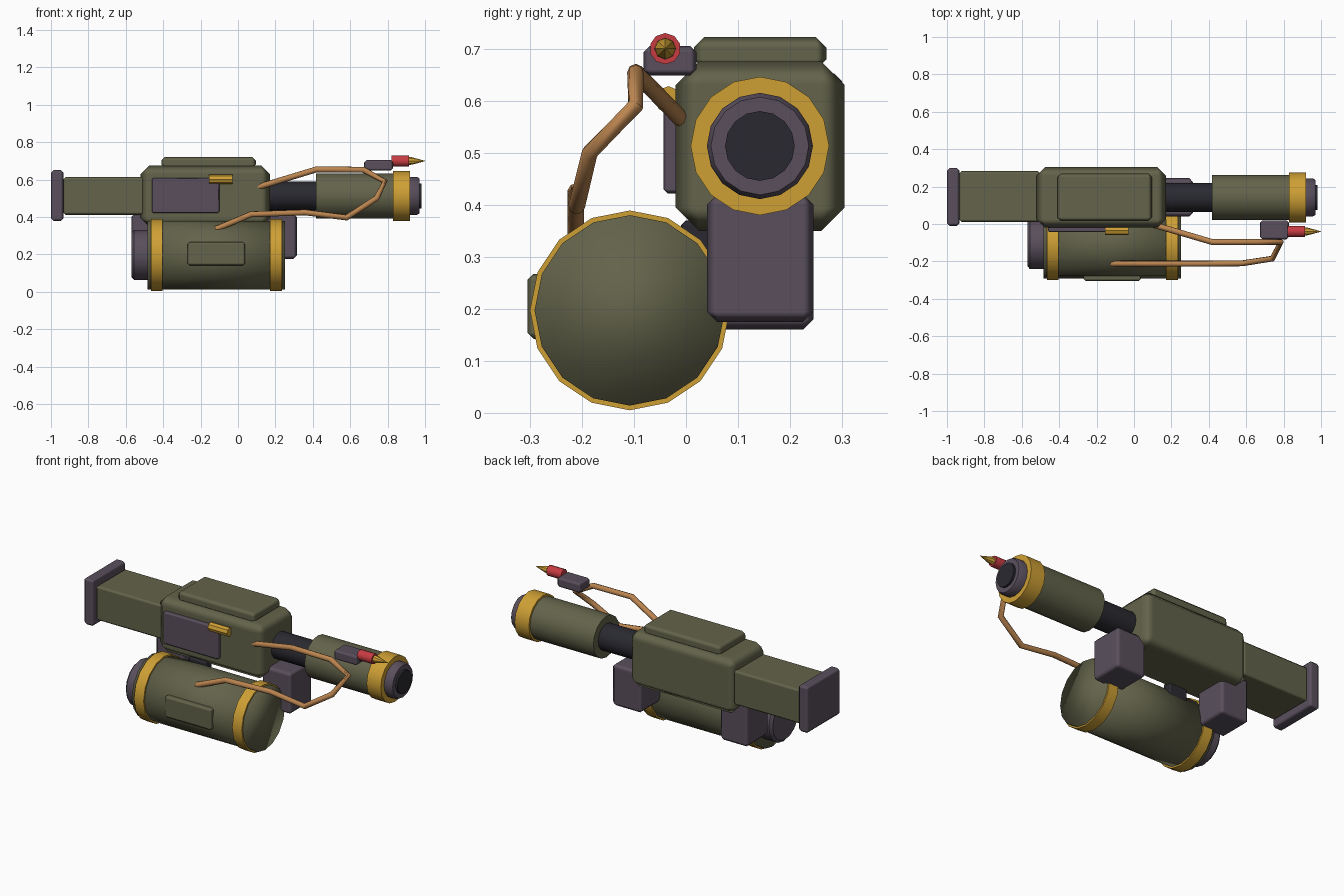
import bpy, bmesh, math
from mathutils import Vector

if "Cube" in bpy.data.objects:
    bpy.data.objects.remove(bpy.data.objects["Cube"])


def mat(name, r, g, b):
    m = bpy.data.materials.new(name)
    m.diffuse_color = (r, g, b, 1)
    m.use_nodes = True
    m.node_tree.nodes["Principled BSDF"].inputs["Base Color"].default_value = m.diffuse_color
    return m


GREEN = mat("olive_green", 0.125, 0.125, 0.07)
PURPLE = mat("purple_grey", 0.1, 0.078, 0.108)
GOLD = mat("brass", 0.62, 0.35, 0.035)
DARK = mat("near_black", 0.022, 0.022, 0.03)
RED = mat("red", 0.57, 0.045, 0.055)
TAN = mat("hose_tan", 0.5, 0.235, 0.08)


def make(name, bm, material, smooth=40):
    bmesh.ops.recalc_face_normals(bm, faces=bm.faces)
    me = bpy.data.meshes.new(name)
    bm.to_mesh(me)
    bm.free()
    me.materials.append(material)
    ob = bpy.data.objects.new(name, me)
    bpy.context.collection.objects.link(ob)
    bpy.ops.object.select_all(action='DESELECT')
    ob.select_set(True)
    bpy.context.view_layer.objects.active = ob
    bpy.ops.object.shade_smooth_by_angle(angle=math.radians(smooth))
    return ob


def box(name, x, y, z, material, bevel=0.01, segments=1):
    """Bevelled box from (min, max) ranges."""
    bm = bmesh.new()
    bmesh.ops.create_cube(bm, size=1)
    for v in bm.verts:
        v.co = Vector([r[0] if c < 0 else r[1] for c, r in zip(v.co, (x, y, z))])
    ob = make(name, bm, material, 60)
    mod = ob.modifiers.new("bevel", 'BEVEL')
    mod.width = bevel
    mod.segments = segments
    mod.harden_normals = True
    return ob


def lathe(name, profile, y, z, material, sides=16, smooth=40):
    """Closed solid turned about the x axis; profile is (x, radius) points."""
    bm = bmesh.new()
    rings = []
    for px, r in profile:
        rings.append([bm.verts.new((px, y + r * math.sin(2 * math.pi * i / sides),
                                    z + r * math.cos(2 * math.pi * i / sides)))
                      for i in range(sides)])
    for a, b in zip(rings, rings[1:]):
        for i in range(sides):
            j = (i + 1) % sides
            bm.faces.new((a[i], a[j], b[j], b[i]))
    bm.faces.new(rings[0])
    bm.faces.new(rings[-1])
    return make(name, bm, material, smooth)


# Main housing, lid, stock and butt plate
box("housing", (-0.52, 0.17), (-0.02, 0.305), (0.35, 0.675), GREEN, 0.045)
box("top_lid", (-0.41, 0.095), (0.015, 0.27), (0.66, 0.722), GREEN, 0.02)
box("stock", (-0.935, -0.5), (0.01, 0.283), (0.412, 0.615), GREEN, 0.014)
box("butt_plate", (-1.0, -0.933), (-0.01, 0.3), (0.378, 0.652), PURPLE, 0.015)

# Side panel and its latch
box("side_panel", (-0.46, -0.1), (-0.043, -0.01), (0.422, 0.61), PURPLE, 0.008)
lathe("side_latch", [(-0.155, 0.026), (-0.03, 0.026)], -0.034, 0.602, GOLD, 8, 30)

# Grips below the housing
box("front_grip", (0.12, 0.315), (0.04, 0.245), (0.175, 0.42), PURPLE, 0.02)
box("rear_grip", (-0.57, -0.385), (0.04, 0.245), (0.16, 0.42), PURPLE, 0.02)

# Barrel assembly
BY, BZ = 0.142, 0.513
lathe("inner_barrel", [(0.15, 0.077), (0.44, 0.077)], BY, BZ, DARK)
lathe("barrel_sleeve", [(0.417, 0.121), (0.84, 0.121)], BY, BZ, GREEN)
lathe("barrel_ring", [(0.828, 0.133), (0.92, 0.133)], BY, BZ, GOLD)
lathe("muzzle", [(0.9, 0.102), (0.955, 0.102), (0.97, 0.094)], BY, BZ, PURPLE)
lathe("muzzle_bore", [(0.95, 0.067), (0.982, 0.067)], BY, BZ, DARK)

# Fuel tank with two bands, end cap, plate and mount
TY, TZ = -0.108, 0.197
lathe("tank", [(-0.485, 0.183), (0.252, 0.183)], TY, TZ, GREEN, 16, 180)
for name, x0, x1 in (("rear_band", -0.465, -0.403), ("front_band", 0.172, 0.234)):
    lathe("tank_" + name, [(x0, 0.192), (x1, 0.192)], TY, TZ, GOLD)
lathe("tank_end_cap", [(-0.57, 0.118), (-0.556, 0.133), (-0.47, 0.133)], TY, TZ, PURPLE)
box("tank_plate", (-0.27, 0.038), (-0.305, -0.26), (0.142, 0.267), GREEN, 0.012)
box("tank_mount", (-0.32, -0.2), (-0.01, 0.05), (0.27, 0.37), DARK, 0.01)

# Pilot igniter
box("igniter_block", (0.675, 0.828), (-0.082, 0.02), (0.648, 0.705), PURPLE, 0.012)
lathe("igniter_body", [(0.82, 0.03), (0.915, 0.03)], -0.04, 0.7, RED, 10)
lathe("igniter_tip", [(0.905, 0.021), (0.93, 0.02), (1.0, 0.001)], -0.04, 0.7, GOLD, 8)

# Fuel hose looping from the housing to the tank
path = [(0.09, 0.0, 0.555), (0.42, -0.097, 0.655), (0.67, -0.097, 0.653),
        (0.785, -0.097, 0.59), (0.74, -0.185, 0.5), (0.58, -0.21, 0.397),
        (0.36, -0.212, 0.425), (0.07, -0.212, 0.415), (-0.12, -0.212, 0.335)]
curve = bpy.data.curves.new("fuel_hose", 'CURVE')
curve.dimensions = '3D'
curve.bevel_depth = 0.016
curve.bevel_resolution = 2
curve.use_fill_caps = True
spline = curve.splines.new('POLY')
spline.points.add(len(path) - 1)
for p, co in zip(spline.points, path):
    p.co = (*co, 1)
curve.materials.append(TAN)
hose = bpy.data.objects.new("fuel_hose", curve)
bpy.context.collection.objects.link(hose)
bpy.ops.object.select_all(action='DESELECT')
hose.select_set(True)
bpy.context.view_layer.objects.active = hose
bpy.ops.object.convert(target='MESH')
bpy.ops.object.shade_smooth_by_angle(angle=math.radians(50))
